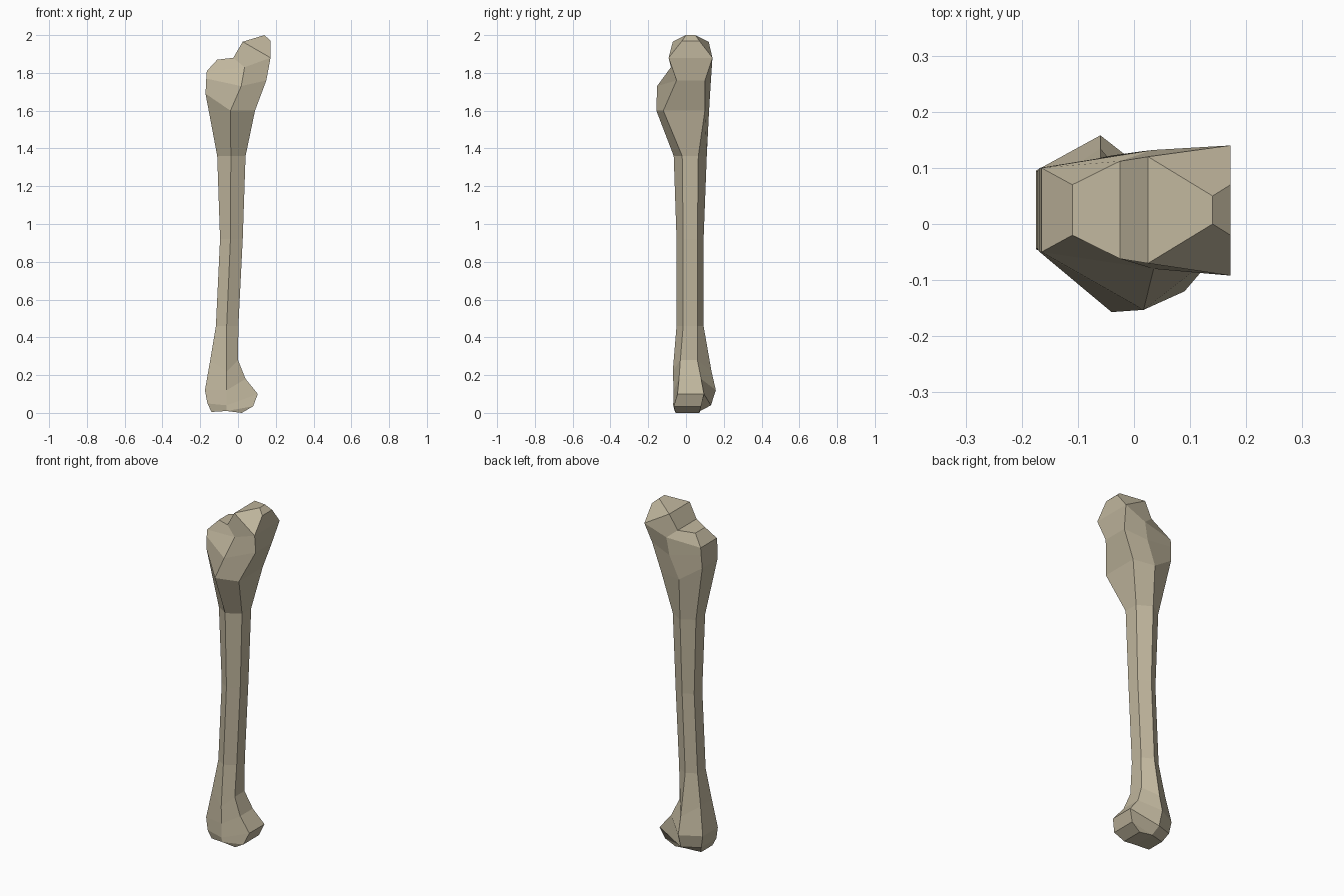
import bpy, bmesh

if "Cube" in bpy.data.objects:
    bpy.data.objects.remove(bpy.data.objects["Cube"])

bm = bmesh.new()


def pair(x, z, yf, yb):
    """Front and back vertex at the same x and z."""
    return bm.verts.new((x, yf, z)), bm.verts.new((x, yb, z))


def face(*verts):
    bm.faces.new(verts)


def ring(left, mid, right):
    """Six-sided cross-section from left, middle and right pairs."""
    (lf, lb), (mf, mb), (rf, rb) = (pair(*p) for p in (left, mid, right))
    return [lf, mf, rf, rb, mb, lb]


# Cross-sections as (x, z, front y, back y) for left, middle, right
upper_end = [
    ((-.11, 1.87, -.02, .07), (-.025, 1.88, -.062, .112), (.025, 1.965, -.07, .12)),
    ((-.165, 1.81, -.05, .10), (.035, 1.83, -.08, .132), (.172, 1.88, -.092, .14)),
    ((-.168, 1.77, -.05, .10), (.017, 1.73, -.153, .13), (.15, 1.76, -.05, .10)),
    ((-.172, 1.69, -.045, .095), (-.04, 1.60, -.157, .122), (.09, 1.60, -.12, .10)),
]
shaft = [
    ((-.11, 1.36, -.02, .065), (-.038, 1.36, -.065, .11), (.04, 1.36, -.02, .065)),
    ((-.095, .92, -.015, .06), (-.04, .92, -.05, .093), (.025, .92, -.015, .06)),
    ((-.117, .46, -.015, .06), (-.06, .46, -.05, .093), (.002, .46, -.015, .06)),
]
lower_end = [
    ((-.147, .28, -.03, .075), (-.06, .22, -.07, .135), (0, .28, -.03, .06)),
    ((-.175, .12, -.045, .095), (-.06, .12, -.065, .158), (.04, .18, -.037, .08)),
    ((-.162, .05, -.05, .09), (-.06, .04, -.068, .132), (.105, .10, -.045, .095)),
    ((-.14, .005, -.045, .06), (-.06, .01, -.06, .075), (.08, .035, -.065, .08)),
]
rings = [ring(*r) for r in upper_end + shaft + lower_end]

# Skin between sections; the top right gap is left for the ball end
for i, (a, b) in enumerate(zip(rings, rings[1:])):
    for j in range(6):
        k = (j + 1) % 6
        if not (i == 0 and j == 2):
            face(a[j], a[k], b[k], b[j])

# Ball end and saddle at the top
lf, mf, hf, hb, mb, lb = rings[0]
rf, rb = rings[1][2:4]
tf, tb = pair(.14, 2.0, 0, .05)
sf, sb = pair(.172, 1.97, -.02, .07)
face(lf, mf, mb, lb)
face(mf, hf, hb, mb)
face(hf, tf, tb, hb)
face(tf, sf, sb, tb)
face(sf, rf, rb, sb)
face(hf, tf, sf, rf)
face(hb, tb, sb, rb)

# Underside of the lower end
lf, mf, rf, rb, mb, lb = rings[-1]
ef, eb = pair(.02, 0, -.055, .07)
face(lf, mf, mb, lb)
face(mf, ef, eb, mb)
face(ef, rf, rb, eb)
face(mf, rf, ef)
face(mb, rb, eb)

bmesh.ops.recalc_face_normals(bm, faces=bm.faces[:])
mesh = bpy.data.meshes.new("long_bone")
bm.to_mesh(mesh)
bm.free()
bone = bpy.data.objects.new("long_bone", mesh)
bpy.context.collection.objects.link(bone)

# Bone colour
mat = bpy.data.materials.new("bone")
mat.diffuse_color = (.53, .47, .34, 1)
mat.use_nodes = True
mat.node_tree.nodes["Principled BSDF"].inputs["Base Color"].default_value = mat.diffuse_color
mesh.materials.append(mat)
